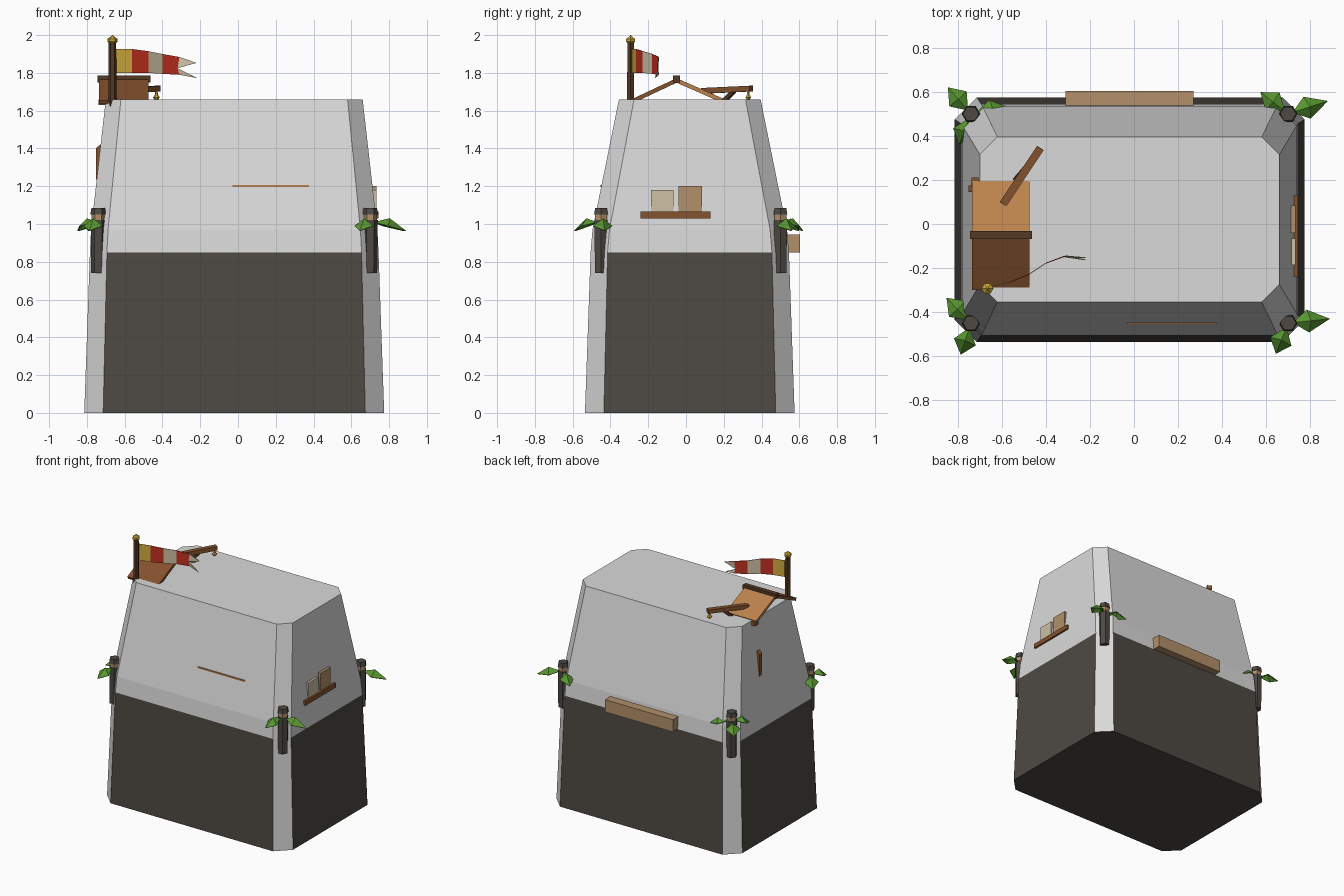
import bpy, bmesh
from math import cos, sin, radians, pi
from mathutils import Vector

cube = bpy.data.objects.get("Cube")
if cube:
    bpy.data.objects.remove(cube)


def material(name, rgb):
    lin = [(c / 255 / 12.92) if c < 11 else ((c / 255 + 0.055) / 1.055) ** 2.4 for c in rgb]
    m = bpy.data.materials.new(name)
    m.use_nodes = True
    m.diffuse_color = (*lin, 1)
    m.node_tree.nodes["Principled BSDF"].inputs["Base Color"].default_value = (*lin, 1)
    return m


stone = material("pale stone", (218, 218, 218))
dark = material("charcoal", (78, 73, 67))
dark_wood = material("dark wood", (84, 56, 36))
wood = material("brown wood", (134, 82, 46))
orange_wood = material("orange wood", (188, 130, 76))
tan = material("tan", (178, 144, 106))
green = material("leaf green", (88, 150, 48))
red = material("red", (190, 46, 30))
gold = material("gold", (206, 168, 62))
cream = material("cream", (205, 192, 164))


def mesh_object(name, verts, faces, mats, rule=None):
    me = bpy.data.meshes.new(name)
    me.from_pydata([tuple(v) for v in verts], [], faces)
    bm = bmesh.new()
    bm.from_mesh(me)
    bmesh.ops.recalc_face_normals(bm, faces=bm.faces)
    bm.to_mesh(me)
    bm.free()
    for m in mats:
        me.materials.append(m)
    if rule:
        for p in me.polygons:
            p.material_index = rule(p)
    ob = bpy.data.objects.new(name, me)
    bpy.context.collection.objects.link(ob)
    return ob


def loft(name, rings, mats, rule=None):
    """Skin a stack of equal-length rings and cap both ends."""
    n = len(rings[0])
    verts = [v for ring in rings for v in ring]
    faces = [(r * n + i, r * n + (i + 1) % n, (r + 1) * n + (i + 1) % n, (r + 1) * n + i)
             for r in range(len(rings) - 1) for i in range(n)]
    faces += [tuple(reversed(range(n))), tuple(range(len(verts) - n, len(verts)))]
    return mesh_object(name, verts, faces, mats, rule)


def box(name, x, y, z, mat):
    rings = [[(x[0], y[0], h), (x[1], y[0], h), (x[1], y[1], h), (x[0], y[1], h)] for h in z]
    return loft(name, rings, [mat])


def lathe(name, cx, cy, profile, mat, sides=6):
    rings = [[(cx + r * cos(2 * pi * i / sides), cy + r * sin(2 * pi * i / sides), z)
              for i in range(sides)] for r, z in profile]
    return loft(name, rings, [mat])


def beam(name, a, b, width, height, mat):
    """Rectangular bar between two points."""
    a, b = Vector(a), Vector(b)
    d = (b - a).normalized()
    side = d.cross(Vector((0, 0, 1))).normalized()
    up = side.cross(d)
    corners = [side * sx * width / 2 + up * sy * height / 2
               for sx, sy in ((-1, -1), (1, -1), (1, 1), (-1, 1))]
    return loft(name, [[p + c for c in corners] for p in (a, b)], [mat])


# Tapered body with chamfered corners; dark lower panels between pale corners
def octagon(hx, hy, c, z):
    pts = [(hx - c, -hy), (hx, -hy + c), (hx, hy - c), (hx - c, hy),
           (-hx + c, hy), (-hx, hy - c), (-hx, -hy + c), (-hx + c, -hy)]
    return [(x - 0.02, y + 0.02, z) for x, y in pts]


def body_rule(p):
    corner = min(abs(p.normal.x), abs(p.normal.y)) > 0.3
    return 1 if p.center.z < 0.8 and not corner else 0


loft("tower_body", [octagon(0.794, 0.555, 0.1, 0), octagon(0.764, 0.525, 0.09, 0.85),
                    octagon(0.758, 0.515, 0.09, 0.97), octagon(0.68, 0.375, 0.08, 1.66)],
     [stone, dark], body_rule)


# Corner posts with three drooping leaves each
def leaf(name, cx, cy, angle, length):
    d = Vector((cos(radians(angle)), sin(radians(angle)), 0))
    s = Vector((-d.y, d.x, 0)) * 0.052
    o = Vector((cx, cy, 0))
    up = Vector((0, 0, 1))
    verts = [o + d * 0.02 + up * 1.01, o + d * length * 0.55 + up * 1.03,
             o + d * 0.09 + s + up * 0.99, o + d * 0.09 - s + up * 0.99,
             o + d * length + up * 0.965]
    ob = mesh_object(name, verts, [(0, 1, 2), (0, 3, 1), (1, 4, 2), (1, 3, 4)], [green])
    ob.modifiers.new("thickness", "SOLIDIFY").thickness = 0.004


for side, x, turn_f, turn_b in (("right", -0.74, 134, 131), ("left", 0.70, 130, 142)):
    for end, y, turn in (("front", -0.45, turn_f), ("back", 0.50, turn_b)):
        tag = end + "_" + side
        lathe("post_" + tag, x, y, [(0.037, 0.74), (0.04, 1.02)], dark)
        lathe("post_collar_" + tag, x, y, [(0.036, 1.02), (0.036, 1.05)], tan)
        lathe("post_cap_" + tag, x, y, [(0.042, 1.05), (0.036, 1.085)], dark)
        for k, length in enumerate((0.16, 0.15, 0.19)):
            leaf("leaf_%d_%s" % (k + 1, tag), x, y, turn + 118 * k, length)

# Flag pole with finial
PX, PY = -0.665, -0.293
lathe("flag_pole", PX, PY, [(0.022, 1.58), (0.02, 1.96)], dark_wood)
lathe("pole_finial", PX, PY, [(0.012, 1.95), (0.027, 1.965), (0.027, 1.98), (0.012, 1.99),
                              (0.002, 2.0)], gold)

# Waving striped flag with a swallow tail
cols = [(-0.645, -0.285, 1.926, 1.80), (-0.56, -0.265, 1.926, 1.80), (-0.475, -0.23, 1.915, 1.80),
        (-0.40, -0.18, 1.90, 1.795), (-0.31, -0.147, 1.884, 1.79)]
flag_verts = [(x, y, z) for x, y, top, low in cols for z in (top, low)]
flag_verts += [(-0.32, -0.15, 1.825), (-0.22, -0.155, 1.853), (-0.22, -0.165, 1.773)]
flag_faces = [(2 * i, 2 * i + 1, 2 * i + 3, 2 * i + 2) for i in range(3)]
flag_faces += [(6, 7, 9, 10, 8), (8, 10, 11), (10, 9, 12)]
stripes = [0, 1, 2, 1, 2, 2]
flag = mesh_object("flag", flag_verts, flag_faces, [gold, red, cream], lambda p: stripes[p.index])
flag.modifiers.new("thickness", "SOLIDIFY").thickness = 0.004

# Little gable roof on the top
RX = (-0.735, -0.475)
for name, y, z, mat in (("roof_front_slope", -0.295, 1.645, wood),
                        ("roof_back_slope", 0.19, 1.655, orange_wood)):
    beam(name, (-0.605, -0.05, 1.76), (-0.605, y, z), RX[1] - RX[0], 0.022, mat)
box("roof_ridge", (-0.745, -0.462), (-0.068, -0.032), (1.75, 1.785), dark_wood)
box("roof_edge_strip", (-0.738, -0.705), (0.17, 0.21), (1.63, 1.66), wood)

# Hanging arm with brace and small bell
beam("hanging_arm", (-0.595, 0.09, 1.705), (-0.425, 0.345, 1.717), 0.036, 0.03, wood)
beam("arm_brace", (-0.54, 0.20, 1.65), (-0.495, 0.255, 1.705), 0.02, 0.02, dark_wood)
lathe("arm_bell", -0.432, 0.33, [(0.006, 1.705), (0.008, 1.685), (0.018, 1.67), (0.006, 1.655)], gold)

# Plank on the side wall
loft("wall_plank", [[(-0.752, y, 1.235), (-0.715, y, 1.22), (-0.715, y, 1.435), (-0.752, y, 1.40)]
                    for y in (0.145, 0.175)], [wood])

# Thin strip on the front wall
box("front_strip", (-0.03, 0.375), (-0.453, -0.432), (1.195, 1.207), orange_wood)

# Shelf with two boxes on the side wall
box("shelf", (0.69, 0.745), (-0.24, 0.13), (1.03, 1.065), wood)
box("small_shelf_box", (0.69, 0.732), (-0.185, -0.065), (1.065, 1.18), cream)
box("large_shelf_box", (0.69, 0.732), (-0.04, 0.085), (1.065, 1.20), tan)

# Long trough on the back wall
box("back_trough", (-0.31, 0.27), (0.51, 0.603), (0.85, 0.945), tan)
